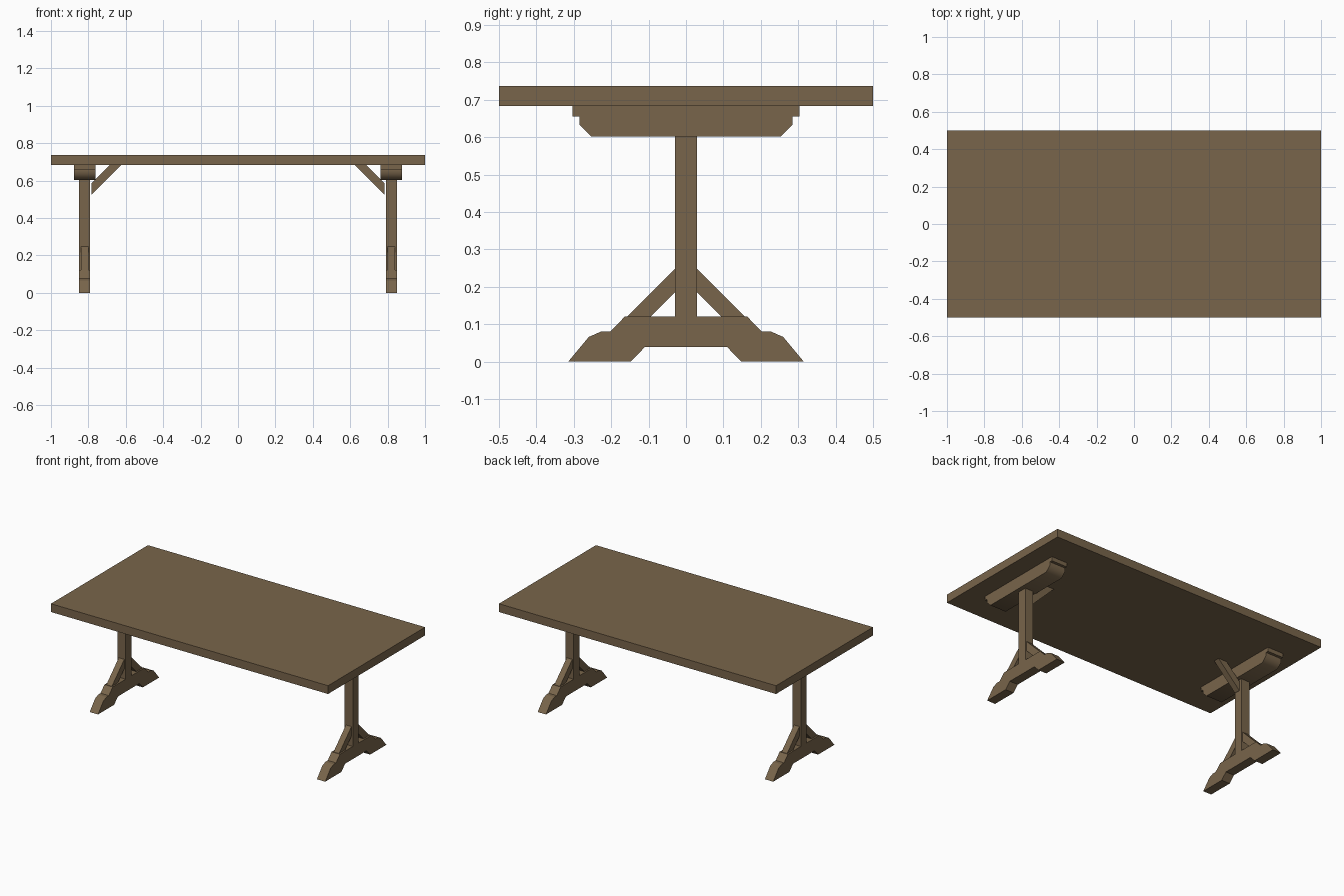
import bpy, bmesh, math
from mathutils import Vector

if "Cube" in bpy.data.objects:
    bpy.data.objects.remove(bpy.data.objects["Cube"])

wood = bpy.data.materials.new("brown_wood")
wood.diffuse_color = (0.19, 0.13, 0.07, 1)
wood.use_nodes = True
wood.node_tree.nodes["Principled BSDF"].inputs["Base Color"].default_value = wood.diffuse_color


def prism(name, profile, axis, centre, width):
    """Extrude a 2D profile along x (profile = y,z) or along y (profile = x,z)."""
    def place(p, d):
        return Vector((centre + d, p[0], p[1])) if axis == "x" else Vector((p[0], centre + d, p[1]))
    bm = bmesh.new()
    face = bm.faces.new([bm.verts.new(place(p, -width / 2)) for p in profile])
    ext = bmesh.ops.extrude_face_region(bm, geom=[face])
    shift = Vector((width, 0, 0)) if axis == "x" else Vector((0, width, 0))
    bmesh.ops.translate(bm, vec=shift,
                        verts=[v for v in ext["geom"] if isinstance(v, bmesh.types.BMVert)])
    bmesh.ops.recalc_face_normals(bm, faces=bm.faces)
    mesh = bpy.data.meshes.new(name)
    bm.to_mesh(mesh)
    bm.free()
    mesh.materials.append(wood)
    obj = bpy.data.objects.new(name, mesh)
    bpy.context.collection.objects.link(obj)
    return obj


def mirrored(half):
    """Complete a half profile by reflecting it across zero."""
    return half + [(-a, b) for a, b in reversed(half)]


TOP_Z, UNDER_Z, CAP_Z = 0.737, 0.683, 0.602
LEG_X, POST_W, CAP_W, BRACE_W = 0.82, 0.06, 0.115, 0.04

foot_profile = mirrored([(0.11, 0.039), (0.148, 0), (0.315, 0), (0.26, 0.066),
                         (0.228, 0.08), (0.203, 0.08), (0.163, 0.121)])
cap_profile = mirrored([(0.253, CAP_Z), (0.285, 0.634), (0.285, 0.656),
                        (0.303, 0.656), (0.303, UNDER_Z)])
post_profile = mirrored([(0.03, 0.121), (0.03, CAP_Z)])

# Tabletop
prism("tabletop", mirrored([(0.5, UNDER_Z), (0.5, TOP_Z)]), "x", 0, 2.0)

for side, s in (("left", -1), ("right", 1)):
    x = s * LEG_X
    # Trestle: foot, post and stepped cap
    prism(side + "_foot", foot_profile, "x", x, POST_W)
    prism(side + "_post", post_profile, "x", x, POST_W)
    cap = prism(side + "_cap", cap_profile, "x", x, CAP_W)
    bpy.ops.object.select_all(action="DESELECT")
    cap.select_set(True)
    bpy.context.view_layer.objects.active = cap
    bpy.ops.object.shade_smooth_by_angle(angle=math.radians(50))
    # Diagonal braces from foot to post
    for end, t in (("front", -1), ("back", 1)):
        prism(f"{side}_{end}_foot_brace",
              [(t * 0.03, 0.185), (t * 0.094, 0.121), (t * 0.157, 0.121), (t * 0.03, 0.248)],
              "x", x, BRACE_W)
    # Diagonal brace from post to tabletop
    prism(side + "_top_brace",
          [(s * 0.783, 0.525), (s * 0.783, 0.587), (s * 0.687, UNDER_Z), (s * 0.625, UNDER_Z)],
          "y", 0, BRACE_W)
